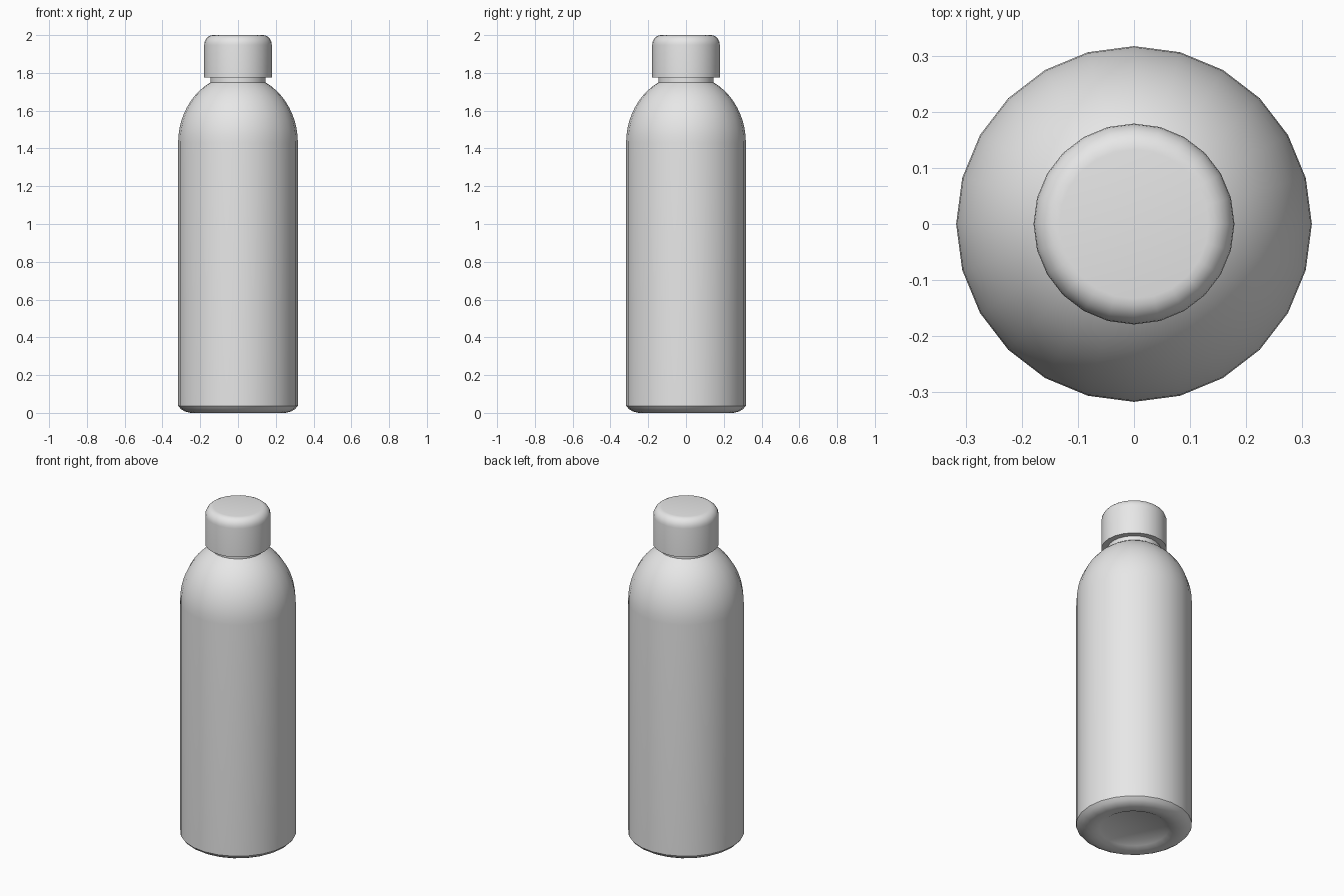
import bpy, bmesh, math

if "Cube" in bpy.data.objects:
    bpy.data.objects.remove(bpy.data.objects["Cube"], do_unlink=True)

SIDES = 24

grey = bpy.data.materials.new("plain_grey")
grey.use_nodes = True
colour = (0.8, 0.8, 0.8, 1.0)
grey.diffuse_color = colour
grey.node_tree.nodes["Principled BSDF"].inputs["Base Color"].default_value = colour


def arc(r, z, rx, rz, start, end, steps):
    """Points (radius, height) along an elliptical arc, angles in degrees."""
    angles = [math.radians(start + (end - start) * i / steps) for i in range(steps + 1)]
    return [(r + rx * math.cos(a), z + rz * math.sin(a)) for a in angles]


def lathe(name, profile, smooth_angle):
    """Turn a profile around the z axis and close both ends with flat discs."""
    bm = bmesh.new()
    rings = []
    for r, z in profile:
        rings.append([bm.verts.new((r * math.cos(math.tau * i / SIDES),
                                    r * math.sin(math.tau * i / SIDES), z))
                      for i in range(SIDES)])
    for low, high in zip(rings, rings[1:]):
        for i in range(SIDES):
            j = (i + 1) % SIDES
            bm.faces.new((low[i], low[j], high[j], high[i]))
    bm.faces.new(rings[0][::-1])
    bm.faces.new(rings[-1])
    bmesh.ops.recalc_face_normals(bm, faces=bm.faces)
    mesh = bpy.data.meshes.new(name)
    bm.to_mesh(mesh)
    bm.free()
    mesh.materials.append(grey)
    obj = bpy.data.objects.new(name, mesh)
    bpy.context.collection.objects.link(obj)
    bpy.ops.object.select_all(action='DESELECT')
    obj.select_set(True)
    bpy.context.view_layer.objects.active = obj
    bpy.ops.object.shade_smooth_by_angle(angle=math.radians(smooth_angle))
    return obj


# Bottle: recessed base, rounded foot, straight wall, domed shoulder
foot = [(0.16, 0.03), (0.19, 0.013), (0.22, 0.003), (0.25, 0.0),
        (0.28, 0.007), (0.302, 0.02), (0.317, 0.037)]
shoulder = arc(0, 1.43, 0.317, 0.36, 0, 62.5, 10)
lathe("bottle_body", foot + shoulder, 32)

# Neck between the shoulder and the cap
lathe("neck", [(0.146, 1.735), (0.146, 1.78)], 32)

# Cap with a rounded top edge
cap_edge = arc(0.133, 1.948, 0.046, 0.052, 0, 90, 6)
lathe("cap", [(0.179, 1.775)] + cap_edge, 32)
